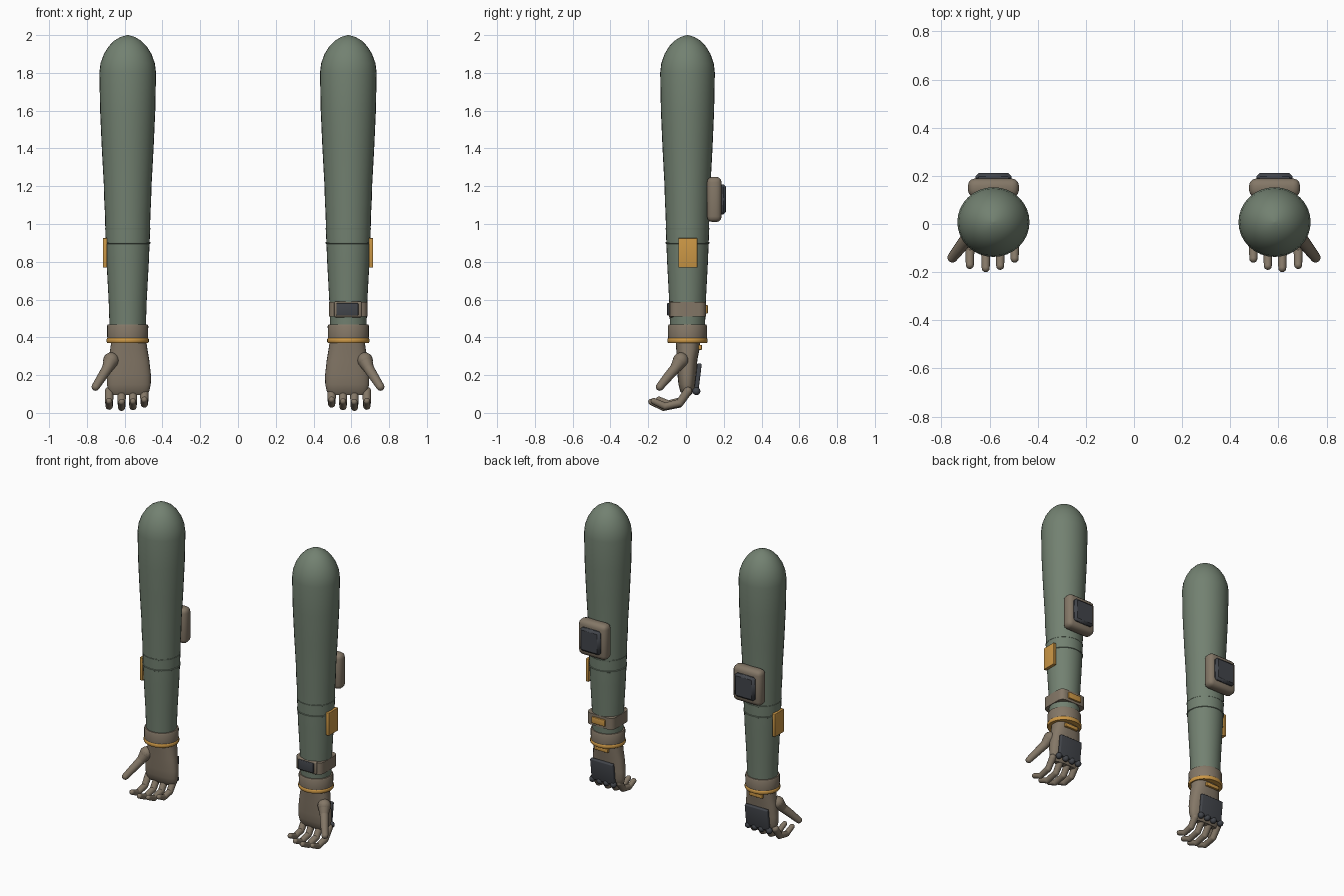
import bpy, bmesh, math
from mathutils import Vector, Matrix

cube = bpy.data.objects.get("Cube")
if cube:
    bpy.data.objects.remove(cube, do_unlink=True)


def material(name, rgb):
    m = bpy.data.materials.new(name)
    m.use_nodes = True
    m.diffuse_color = (*rgb, 1)
    m.node_tree.nodes["Principled BSDF"].inputs["Base Color"].default_value = (*rgb, 1)
    return m


GREEN = material("sleeve green", (0.17, 0.22, 0.165))
BROWN = material("glove brown", (0.23, 0.185, 0.135))
AMBER = material("amber", (0.60, 0.31, 0.06))
DARK = material("dark grey", (0.055, 0.06, 0.07))


def finish(bm, name, mat, smooth=True):
    bmesh.ops.recalc_face_normals(bm, faces=bm.faces)
    mesh = bpy.data.meshes.new(name)
    bm.to_mesh(mesh)
    bm.free()
    mesh.materials.append(mat)
    ob = bpy.data.objects.new(name, mesh)
    bpy.context.collection.objects.link(ob)
    if smooth:
        bpy.ops.object.select_all(action="DESELECT")
        ob.select_set(True)
        bpy.context.view_layer.objects.active = ob
        bpy.ops.object.shade_smooth_by_angle(angle=math.radians(40))
    return ob


def loft(name, mat, rings, power=1.0, n=32):
    """Stack of horizontal rings: (x, y, z, half width, half depth)."""
    bm = bmesh.new()
    loops = []
    for x, y, z, rx, ry in rings:
        loop = []
        for i in range(n):
            a = math.tau * i / n
            c, s = math.cos(a), math.sin(a)
            loop.append(bm.verts.new((x + rx * math.copysign(abs(c) ** power, c),
                                      y + ry * math.copysign(abs(s) ** power, s), z)))
        loops.append(loop)
    for a, b in zip(loops, loops[1:]):
        for i in range(n):
            j = (i + 1) % n
            bm.faces.new((a[i], a[j], b[j], b[i]))
    bm.faces.new(loops[0])
    bm.faces.new(loops[-1])
    return finish(bm, name, mat)


def box(name, mat, centre, size, bevel=0.0, tilt=(0, 0), segments=3, upright=False):
    """Box with rounded edges, tilted about x and y."""
    bm = bmesh.new()
    bmesh.ops.create_cube(bm, size=1)
    bmesh.ops.scale(bm, vec=size, verts=bm.verts)
    if bevel:
        edges = [e for e in bm.edges
                 if not upright or abs(e.verts[0].co.z - e.verts[1].co.z) > 1e-4]
        bmesh.ops.bevel(bm, geom=edges, offset=bevel, segments=segments,
                        profile=0.5, affect="EDGES")
    m = Matrix.Translation(centre) @ Matrix.Rotation(tilt[1], 4, "Y") @ Matrix.Rotation(tilt[0], 4, "X")
    bmesh.ops.transform(bm, matrix=m, verts=bm.verts)
    return finish(bm, name, mat, bevel > 0)


def limb(name, mat, points):
    """Chain of balls joined by tapered segments: (x, y, z, radius)."""
    bm = bmesh.new()
    for x, y, z, r in points:
        bmesh.ops.create_uvsphere(bm, u_segments=16, v_segments=10, radius=r,
                                  matrix=Matrix.Translation((x, y, z)))
    for p, q in zip(points, points[1:]):
        a, b = Vector(p[:3]), Vector(q[:3])
        turn = (b - a).to_track_quat("Z", "Y").to_matrix().to_4x4()
        bmesh.ops.create_cone(bm, cap_ends=False, segments=16, radius1=p[3], radius2=q[3],
                              depth=(b - a).length, matrix=Matrix.Translation((a + b) / 2) @ turn)
    return finish(bm, name, mat)


# Half width by height, sleeve from wrist to shoulder
SLEEVE = [(0.40, 0.094), (0.60, 0.101), (0.80, 0.112), (0.95, 0.118), (1.05, 0.120),
          (1.12, 0.124), (1.20, 0.126), (1.40, 0.137), (1.60, 0.146), (1.80, 0.150),
          (1.85, 0.144), (1.90, 0.126), (1.94, 0.101), (1.97, 0.072), (1.99, 0.038), (2.0, 0.004)]

# Palm sections: height, y, half width, half depth
PALM = [(0.40, 0.010, 0.090, 0.066), (0.34, 0.010, 0.098, 0.062), (0.28, 0.006, 0.108, 0.054),
        (0.20, 0.005, 0.117, 0.050), (0.15, 0.005, 0.116, 0.045), (0.115, 0.005, 0.108, 0.036),
        (0.095, 0.005, 0.092, 0.022)]

# Fingers from index to little: x, length factor
FINGERS = [(0.682, 0.96), (0.616, 1.03), (0.556, 0.98), (0.496, 0.82)]

for s, side in ((1, "left"), (-1, "right")):
    X = 0.584 * s

    # Sleeve with two thin seams
    loft(side + "_sleeve", GREEN, [(X, 0.008, z, r, r * 0.965) for z, r in SLEEVE])
    for z in (0.90, 0.975):
        loft(side + "_sleeve_seam", GREEN,
             [(X, 0.008, z + dz, r, r * 0.965) for dz, r in
              ((-0.008, 0.112), (-0.004, 0.1195), (0.004, 0.1205), (0.008, 0.112))])

    # Glove cuff and its amber band
    loft(side + "_cuff", BROWN, [(X, 0.008, z, r, r * 0.95) for z, r in
                                 ((0.375, 0.106), (0.385, 0.108), (0.46, 0.109), (0.468, 0.105))])
    loft(side + "_cuff_band", AMBER, [(X, 0.008, z, r, r * 0.95) for z, r in
                                      ((0.371, 0.108), (0.376, 0.112), (0.391, 0.112), (0.396, 0.108))])
    box(side + "_wrist_tab", AMBER, (X, 0.075, 0.347), (0.10, 0.018, 0.026), 0.003)

    # Hand
    loft(side + "_palm", BROWN, [(0.578 * s, y, z, w, d) for z, y, w, d in PALM], power=0.8)
    limb(side + "_thumb", BROWN, [(0.672 * s, -0.028, 0.278, 0.042), (0.692 * s, -0.058, 0.235, 0.028),
                                  (0.722 * s, -0.098, 0.188, 0.025), (0.754 * s, -0.139, 0.138, 0.021)])
    for x, k in FINGERS:
        x *= s
        limb(side + "_finger", BROWN,
             [(x, 0.010, 0.115, 0.023), (x, 0.01 - 0.045 * k, 0.115 - 0.065 * k, 0.021),
              (x, 0.01 - 0.125 * k, 0.115 - 0.083 * k, 0.019),
              (x, 0.01 - 0.188 * k, 0.115 - 0.055 * k, 0.0165)])
        limb(side + "_knuckle_guard", DARK, [(x * 0.85 + X * 0.15, 0.055, 0.115, 0.021)])
    box(side + "_hand_guard", DARK, (X, 0.063, 0.19), (0.17, 0.024, 0.145), 0.006, (-0.12, 0))

    # Elbow pad
    box(side + "_elbow_pad", BROWN, (X, 0.150, 1.13), (0.212, 0.078, 0.24), 0.03)
    box(side + "_elbow_plate", DARK, (X, 0.194, 1.13), (0.15, 0.036, 0.16), 0.014, segments=1)

    # Outer forearm patch
    box(side + "_arm_patch", AMBER, (0.704 * s, 0.01, 0.847), (0.022, 0.10, 0.156), 0.003)

# Wrist device on one arm only
box("device_strap", BROWN, (0.584, 0.010, 0.548), (0.202, 0.19, 0.078), 0.035, upright=True)
box("device_case", BROWN, (0.582, -0.078, 0.548), (0.145, 0.026, 0.084), 0.008)
box("device_screen", DARK, (0.579, -0.091, 0.548), (0.116, 0.018, 0.066), 0.005)
box("device_clasp", AMBER, (0.584, 0.108, 0.548), (0.10, 0.016, 0.044), 0.004)
